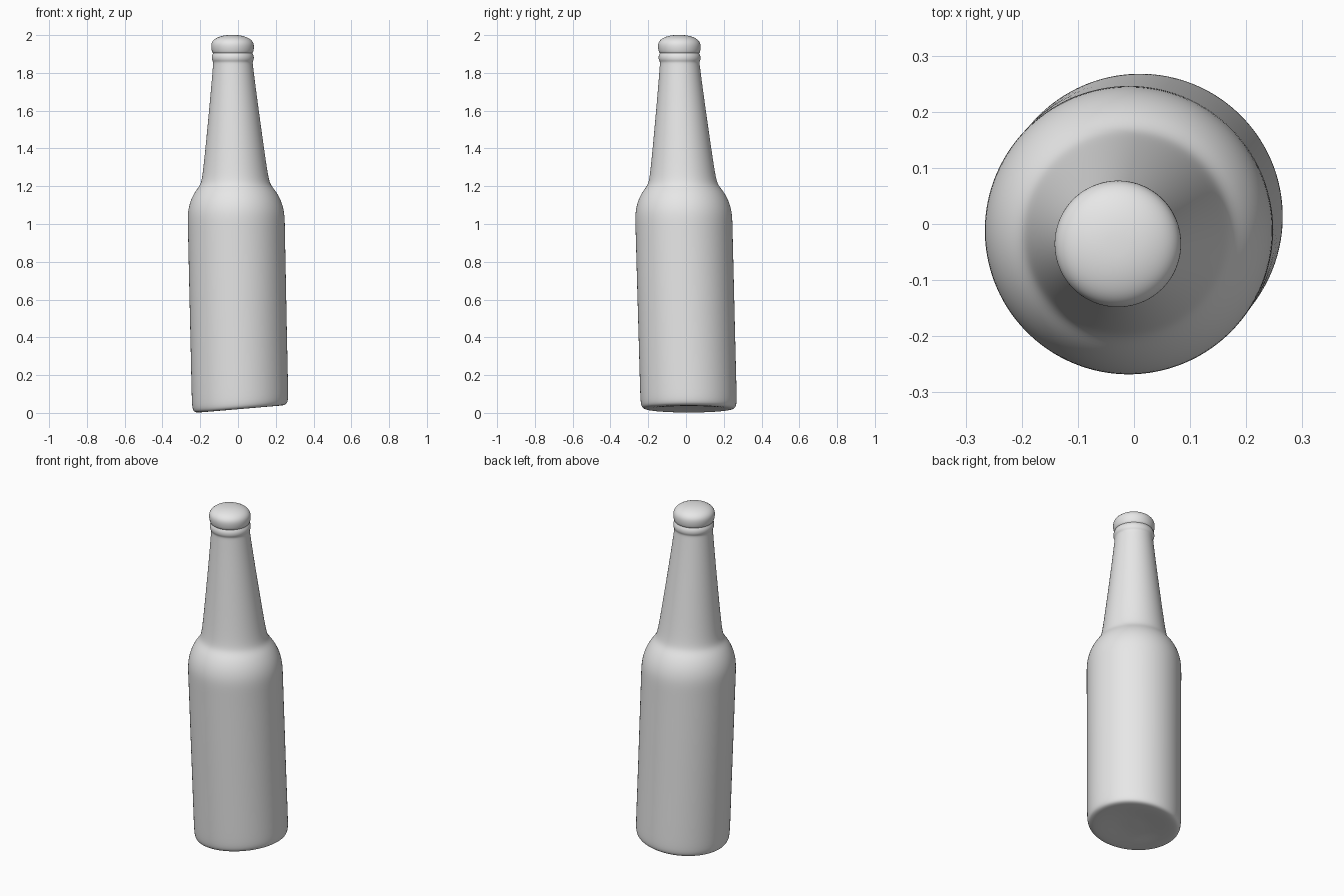
import bpy, bmesh, math
from mathutils import Matrix, Vector

cube = bpy.data.objects.get("Cube")
if cube:
    bpy.data.objects.remove(cube)

grey = bpy.data.materials.new("plain grey")
grey.use_nodes = True
colour = (0.8, 0.8, 0.8, 1)
grey.diffuse_color = colour
grey.node_tree.nodes["Principled BSDF"].inputs["Base Color"].default_value = colour


def place(co):
    """Slant the worn base and lean the whole bottle off its vertical axis."""
    x = co.x + 0.012 - 0.021 * co.z
    y = co.y + 0.015 - 0.026 * co.z
    fade = max(0, 1 - co.z / 0.5)
    return Vector((x, y, co.z + 0.085 * (x + 0.21) * fade))


def lathe(name, profile, segments=48):
    """Revolve (radius, height) points and smooth the result."""
    bm = bmesh.new()
    verts = [bm.verts.new((r, 0, z)) for r, z in profile]
    edges = [bm.edges.new(pair) for pair in zip(verts, verts[1:])]
    bmesh.ops.spin(bm, geom=verts + edges, cent=(0, 0, 0), axis=(0, 0, 1),
                   angle=math.tau, steps=segments, use_merge=False)
    bmesh.ops.remove_doubles(bm, verts=bm.verts, dist=0.0005)
    bmesh.ops.recalc_face_normals(bm, faces=bm.faces)
    for v in bm.verts:
        v.co = place(v.co)
    for f in bm.faces:
        f.smooth = True
    mesh = bpy.data.meshes.new(name)
    bm.to_mesh(mesh)
    bm.free()
    mesh.materials.append(grey)
    obj = bpy.data.objects.new(name, mesh)
    bpy.context.collection.objects.link(obj)
    sub = obj.modifiers.new("smooth", "SUBSURF")
    sub.levels = sub.render_levels = 2
    return obj


# Bottle: slightly hollow base, straight body, round shoulder, tapering neck, lip ring
lathe("bottle", [
    (0, 0.012), (0.08, 0.012), (0.16, 0.004), (0.222, 0), (0.246, 0.006),
    (0.255, 0.03), (0.256, 0.1), (0.256, 0.4), (0.257, 0.7), (0.257, 0.95),
    (0.258, 1.03), (0.253, 1.08), (0.238, 1.13), (0.213, 1.175), (0.187, 1.205),
    (0.177, 1.24), (0.168, 1.3), (0.153, 1.42), (0.132, 1.6), (0.115, 1.75),
    (0.106, 1.84), (0.104, 1.858), (0.111, 1.868), (0.112, 1.885), (0.108, 1.897),
    (0.103, 1.905), (0.1, 1.93)])

# Cap: crimped skirt with a domed top
lathe("cap", [
    (0.101, 1.902), (0.108, 1.907), (0.112, 1.922), (0.114, 1.945), (0.109, 1.965),
    (0.091, 1.983), (0.06, 1.995), (0.03, 2.0), (0, 2.001)])
